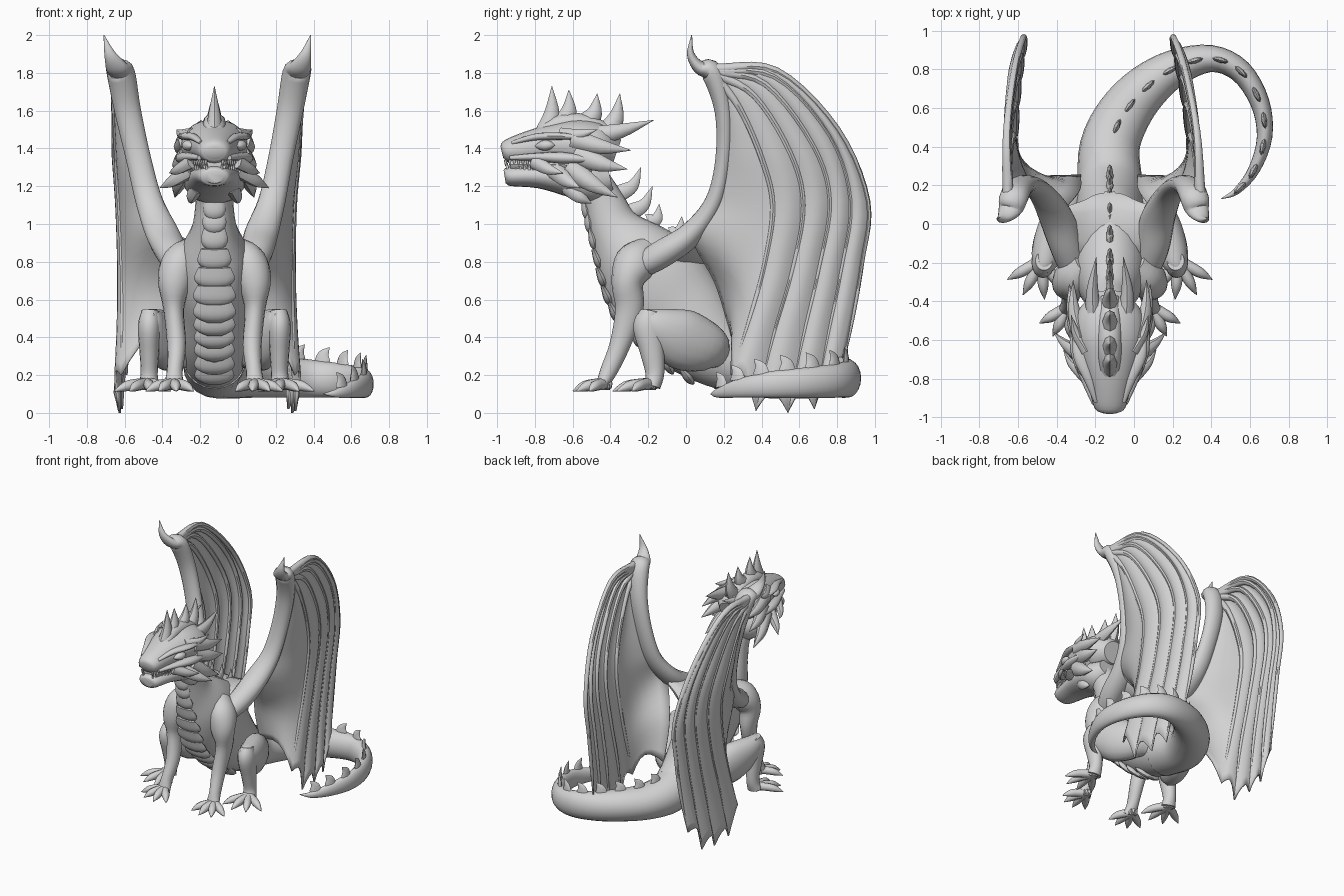
import bpy, bmesh, math
from mathutils import Vector

cube = bpy.data.objects.get("Cube")
if cube:
    bpy.data.objects.remove(cube)

grey = bpy.data.materials.new("stone_grey")
grey.use_nodes = True
COLOUR = (.65, .65, .65, 1)
grey.diffuse_color = COLOUR
for node in grey.node_tree.nodes:
    if node.type == 'BSDF_PRINCIPLED':
        node.inputs["Base Color"].default_value = COLOUR

CX = -.125                      # symmetry plane of the body
X, Z = Vector((1, 0, 0)), Vector((0, 0, 1))
SIDES = (("left", 1), ("right", -1))
parts = {}


def part(name):
    """Mesh under construction for the named part."""
    if name not in parts:
        parts[name] = bmesh.new()
    return parts[name]


def spline(rows, sub):
    """Smooth curve through rows of numbers."""
    rows = [Vector(r) for r in rows]
    ext = [rows[0] * 2 - rows[1]] + rows + [rows[-1] * 2 - rows[-2]]
    out = []
    for a, b, c, d in zip(ext, ext[1:], ext[2:], ext[3:]):
        for k in range(sub):
            t = k / sub
            out.append((b * 2 + (c - a) * t + (a * 2 - b * 5 + c * 4 - d) * t * t
                        + (b * 3 - a - c * 3 + d) * t ** 3) / 2)
    return out + [rows[-1]]


def loft(name, rows, hint=X, sub=4, seg=12):
    """Elliptical tube; rows are x, y, z, radius along hint, radius across."""
    bm, rings, frames = part(name), [], []
    pts = spline(rows, sub)
    for i, p in enumerate(pts):
        c = Vector(p[:3])
        t = Vector(pts[min(i + 1, len(pts) - 1)][:3]) - Vector(pts[max(i - 1, 0)][:3])
        t.normalize()
        h = hint if abs(t.dot(hint)) < .95 else hint.yzx
        a = (h - t * h.dot(t)).normalized()
        b = t.cross(a)
        ra, rb = max(p[3], .001), max(p[4], .001)
        rings.append([bm.verts.new(c + a * ra * math.cos(w) + b * rb * math.sin(w))
                      for w in (math.tau * k / seg for k in range(seg))])
        frames.append((c, t, a, b, ra, rb))
    for r, q in zip(rings, rings[1:]):
        for k in range(seg):
            n = (k + 1) % seg
            bm.faces.new((r[k], r[n], q[n], q[k]))
    bm.faces.new(rings[0][::-1])
    bm.faces.new(rings[-1])
    return frames


def horn(name, start, tip, ra, rb, bend=(0, 0, 0), hint=X):
    """Curved spike from start to tip."""
    s, e = Vector(start), Vector(tip)
    m = (s + e) / 2 + Vector(bend)
    loft(name, [(*s, ra, rb), (*m, ra * .7, rb * .7), (*e, .001, .001)], hint, 4, 8)


# Neck and body, front of each section is frame direction b
body = loft("body", [(CX, y, z, a, b) for y, z, a, b in (
    (-.52, 1.27, .1, .09), (-.44, 1.12, .1, .11), (-.38, .98, .12, .14),
    (-.28, .84, .18, .22), (-.17, .7, .19, .28), (-.06, .56, .18, .27),
    (.06, .42, .18, .24), (.2, .31, .17, .19), (.34, .25, .15, .15))], seg=24)

# Tail sweeping round to the left
tail = loft("tail", [
    (CX, .2, .29, .17, .17), (-.125, .4, .23, .15, .155), (-.05, .57, .205, .13, .14),
    (.07, .71, .2, .12, .12), (.22, .81, .19, .11, .095), (.4, .855, .18, .1, .07),
    (.55, .79, .17, .09, .06), (.65, .63, .16, .08, .05), (.675, .45, .15, .07, .04),
    (.62, .28, .13, .05, .03), (.53, .17, .105, .025, .018), (.45, .13, .1, .002, .002)],
    Z, seg=20)

# Spines down the neck, back and tail
for c, t, a, b, ra, rb in body[4:27:3]:
    back = c - b * rb * .93
    size = .13 if c.z > .95 else .08
    horn("back_spines", back, back - b * size - t * size * .15 + Z * size * .5, .02, .045, t * .03)
for c, t, a, b, ra, rb in tail[6:-4:3]:
    top = c + a * ra * .9
    horn("tail_spines", top, top + Z * .085 + t * .04, .045, .015, t * -.012, t)

# Overlapping belly plates
for c, t, a, b, ra, rb in body[4:27:2]:
    p = c + b * (rb - .025)
    w = ra * .6
    loft("belly_plates", [(*(p - t * .06), w * .8, .01), (*(p + b * .012), w, .026),
                          (*(p + t * .035 + b * .022), w * .8, .022),
                          (*(p + t * .06 + b * .028), w * .35, .005)], X, 3, 14)

# Skull and lower jaw
loft("skull", [(CX, y, z, a, b) for y, z, a, b in (
    (-.975, 1.38, .04, .03), (-.95, 1.385, .08, .06), (-.84, 1.4, .11, .09),
    (-.7, 1.42, .15, .112), (-.58, 1.42, .18, .135), (-.46, 1.4, .17, .13),
    (-.37, 1.37, .09, .08))], seg=20)
loft("lower_jaw", [(CX, y, z, a, b) for y, z, a, b in (
    (-.96, 1.25, .05, .035), (-.93, 1.253, .085, .052), (-.78, 1.255, .12, .066),
    (-.62, 1.24, .155, .095), (-.5, 1.22, .16, .115), (-.4, 1.24, .11, .08))], seg=20)
loft("mouth_lining", [(CX, -.93, 1.315, .065, .04), (CX, -.8, 1.315, .105, .06),
                      (CX, -.7, 1.315, .155, .08), (CX, -.5, 1.31, .175, .1)])

# Crest along a raised strip on top of the head
loft("head_ridge", [(CX, -.9, 1.44, .03, .02), (CX, -.79, 1.475, .05, .03),
                    (CX, -.67, 1.53, .06, .05), (CX, -.53, 1.53, .06, .05),
                    (CX, -.38, 1.47, .05, .04)])
for y, z, ty, tz in ((-.74, 1.48, -.71, 1.73), (-.65, 1.53, -.62, 1.71),
                     (-.53, 1.53, -.47, 1.69), (-.42, 1.48, -.35, 1.69)):
    horn("head_crest", (CX, y, z), (CX, ty, tz), .045, .06, (0, .015, -.02))

# Paired head horns: start and tip as offset, y, z
HORNS = (
    ((.08, -.52, 1.46), (.07, -.17, 1.55), .055), ((.15, -.6, 1.45), (.19, -.29, 1.39), .055),
    ((.14, -.58, 1.37), (.21, -.31, 1.29), .06), ((.14, -.62, 1.3), (.21, -.36, 1.14), .06),
    ((.12, -.7, 1.29), (.29, -.56, 1.19), .05), ((.12, -.8, 1.33), (.24, -.65, 1.27), .04),
    ((.09, -.62, 1.2), (.12, -.5, 1.11), .05), ((.12, -.66, 1.47), (.2, -.47, 1.5), .04))
for label, s in SIDES:
    def at(o, y, z):
        return (CX + s * o, y, z)
    for start, tip, r in HORNS:
        horn("head_horns", at(*start), at(*tip), r * .8, r, (s * .015, 0, -.012))
    # Brow ridge, cheek ridge, eye and nostril
    loft("brow_ridges", [(*at(.07, -.92, 1.43), .012, .01), (*at(.11, -.8, 1.46), .025, .018),
                         (*at(.155, -.68, 1.465), .035, .02), (*at(.18, -.56, 1.46), .01, .01)])
    loft("cheek_ridges", [(*at(.08, -.93, 1.35), .012, .012), (*at(.12, -.8, 1.355), .03, .02),
                          (*at(.165, -.65, 1.35), .04, .03), (*at(.19, -.48, 1.34), .01, .01)])
    loft("eyes", [(*at(.115, -.8, 1.412), .002, .002), (*at(.128, -.775, 1.414), .022, .02),
                  (*at(.14, -.745, 1.416), .03, .028), (*at(.15, -.715, 1.417), .022, .02),
                  (*at(.155, -.695, 1.417), .002, .002)])
    horn("nostrils", at(.035, -.95, 1.42), at(.05, -.89, 1.455), .018, .016)
    # Teeth on both jaws
    for i in range(8):
        o, y = .045 + .01 * i, -.955 + .023 * i
        horn("teeth", at(o, y, 1.34), at(o, y, 1.305), .009, .009)
        horn("teeth", at(o - .005, y + .01, 1.285), at(o - .005, y + .01, 1.325), .008, .008)


def foot(name, x, y, s, reach):
    """Four splayed clawed toes."""
    for k in range(4):
        w = math.radians(-38 + 33 * k) * s
        dx, dy = math.sin(w) * reach, -math.cos(w) * reach
        loft(name, [(x + dx * f, y + dy * f, z, r, r) for f, z, r in (
            (-.15, .155, .034), (.35, .15, .03), (.6, .143, .028), (.78, .132, .02),
            (1, .115, .002))], Z, 3, 8)


# Legs
for label, s in SIDES:
    def leg(name, rows):
        loft(name, [(CX + s * o, *r) for o, *r in rows], seg=16)
    leg(label + "_front_leg", (
        (.12, -.2, .86, .07, .08), (.18, -.27, .79, .1, .11), (.21, -.31, .69, .09, .085),
        (.215, -.3, .55, .055, .075), (.2, -.35, .36, .05, .055), (.21, -.41, .22, .042, .045),
        (.215, -.45, .14, .055, .03)))
    foot(label + "_front_leg", CX + s * .215, -.43, s, .17)
    leg(label + "_thigh", (
        (.13, .18, .3, .05, .07), (.2, .12, .34, .09, .13), (.27, -.02, .39, .1, .16),
        (.32, -.14, .45, .085, .115), (.34, -.22, .5, .055, .06), (.34, -.255, .52, .02, .02)))
    leg(label + "_shank", (
        (.34, -.19, .54, .045, .05), (.345, -.2, .46, .06, .08), (.345, -.18, .33, .052, .065),
        (.345, -.165, .21, .045, .05), (.35, -.18, .14, .055, .045)))
    foot(label + "_shank", CX + s * .355, -.19, s, .2)

# Wing fingers from the wrist down, as y, z, inner edge first
FINGERS = (
    ((.14, 1.8), (.2, 1.6), (.2, 1.35), (.15, 1.12), (.03, .95), (.16, .68), (.25, .38)),
    ((.14, 1.8), (.28, 1.62), (.4, 1.35), (.46, 1.1), (.42, .8), (.34, .5), (.24, .2)),
    ((.14, 1.8), (.36, 1.68), (.55, 1.38), (.62, 1.1), (.56, .75), (.46, .4), (.37, .01)),
    ((.14, 1.81), (.42, 1.74), (.67, 1.42), (.76, 1.12), (.7, .75), (.62, .4), (.54, 0)),
    ((.14, 1.81), (.47, 1.78), (.76, 1.47), (.87, 1.12), (.82, .75), (.75, .4), (.68, .02)),
    ((.14, 1.82), (.48, 1.81), (.8, 1.5), (.96, 1.12), (.93, .8), (.88, .5), (.82, .2)))
PULL = (1, .92, .8, .68, .52, .12, .08)     # how far the inner edge leaves the body
STEPS = 6

for label, s in SIDES:
    base, slope = (.31, .11) if s > 0 else (.61, .04)

    def wing_x(y, z):
        """Leaf-shaped sheet leaning outward above the elbow."""
        lean = .04 * max(0, z - 1.1) + .15 * y * (1 - y)
        return s * (base - slope * y + lean - .02 * math.sin(math.pi * min(1, z / 1.2)))
    root = CX + s * .12
    lines = [[(wing_x(y, z), y, z) for y, z in f] for f in FINGERS]
    lines[0] = [(root + (x - root) * k, y, z) for (x, y, z), k in zip(lines[0], PULL)]
    curves = [spline(line, 5) for line in lines]
    # Pleated membrane with a scalloped hem
    bm, columns = part(label + "_wing_membrane"), []
    last = len(curves[0]) - 1
    for g, (p, q) in enumerate(zip(curves, curves[1:])):
        for k in range(STEPS + (g == len(curves) - 2)):
            t = k / STEPS
            sag = math.sin(math.pi * t)
            column = []
            for i in range(last + 1):
                v = i / last
                co = p[i].lerp(q[i], t)
                co.x += s * sag * .025 * min(1, v * 3)
                co.z += sag * .1 * v ** 6
                column.append(bm.verts.new(co))
            columns.append(column)
    for p, q in zip(columns, columns[1:]):
        for i in range(last):
            bm.faces.new((p[i], p[i + 1], q[i + 1], q[i]))
    # Finger bones
    for line in lines[1:]:
        radii = (.03, .02, .018, .016, .014, .012, .002)
        loft(label + "_wing_fingers", [(*p, r, r) for p, r in zip(line, radii)], X, 5, 8)
    # Shoulder, arm, wrist and thumb claw
    arm = [(CX + s * .17, -.27, .76, .07, .06), (CX + s * .22, -.13, .84, .085, .075)]
    arm += [(x - s * .03, y, z, a, b) for (x, y, z), a, b in zip(
        lines[0][4::-1], (.09, .072, .066, .07, .075), (.065, .05, .045, .05, .06))]
    wx = arm[-1][0]
    tip = .385 if s > 0 else -.71
    arm += [(wx + (tip - wx) * f, y, z, a, b) for f, y, z, a, b in (
        (.25, .07, 1.83, .06, .036), (.65, .025, 1.9, .03, .02), (1, .03, 2, .002, .002))]
    loft(label + "_wing_arm", arm, X, 5, 14)
    # Web between the arm and the back
    loft(label + "_wing_web", [(CX, -.03, .83, .08, .2), (CX + s * .13, -.01, .86, .06, .16),
                               (CX + s * .24, .03, .92, .03, .07)], Z)

# Turn the finished meshes into objects
for name, bm in parts.items():
    bmesh.ops.recalc_face_normals(bm, faces=bm.faces[:])
    mesh = bpy.data.meshes.new(name)
    bm.to_mesh(mesh)
    bm.free()
    mesh.materials.append(grey)
    mesh.shade_smooth()
    mesh.set_sharp_from_angle(angle=math.radians(45))
    obj = bpy.data.objects.new(name, mesh)
    bpy.context.collection.objects.link(obj)
    if name.endswith("membrane"):
        solid = obj.modifiers.new("thickness", 'SOLIDIFY')
        solid.thickness = .012
        solid.offset = 0
